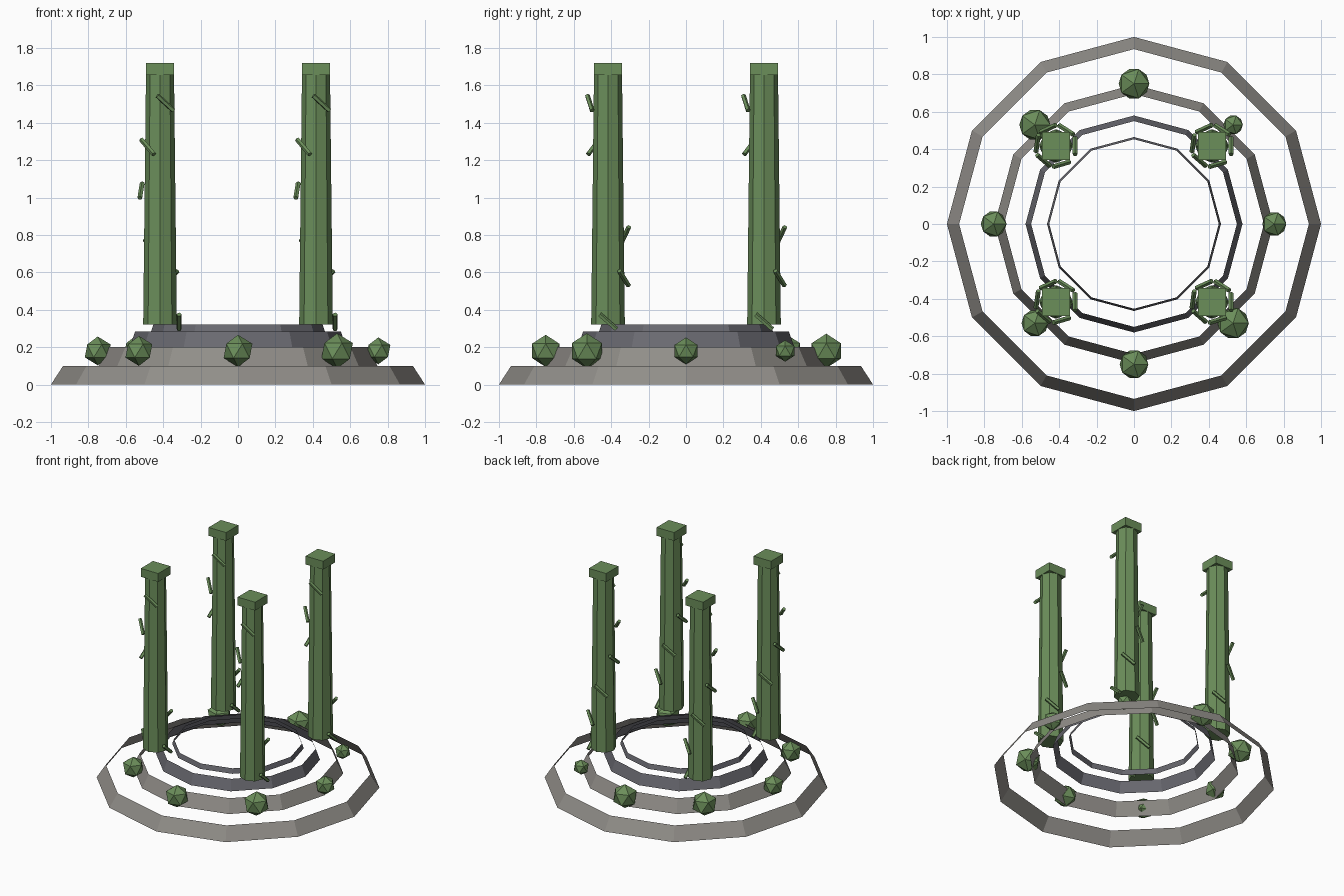
import bpy, bmesh, math
from mathutils import Vector, Matrix

if "Cube" in bpy.data.objects:
    bpy.data.objects.remove(bpy.data.objects["Cube"])


def srgb(r, g, b):
    return tuple((c / 255 / 12.92 if c < 11 else ((c / 255 + 0.055) / 1.055) ** 2.4)
                 for c in (r, g, b)) + (1.0,)


def material(name, rgb):
    m = bpy.data.materials.new(name)
    m.diffuse_color = srgb(*rgb)
    m.use_nodes = True
    m.node_tree.nodes["Principled BSDF"].inputs["Base Color"].default_value = m.diffuse_color
    return m


MOSS = material("moss green", (107, 142, 90))
STONE = material("warm grey stone", (145, 142, 137))
SLATE = material("cool grey slate", (106, 106, 113))


def finish(bm, name, mat):
    mesh = bpy.data.meshes.new(name)
    bm.to_mesh(mesh)
    bm.free()
    mesh.materials.append(mat)
    obj = bpy.data.objects.new(name, mesh)
    bpy.context.collection.objects.link(obj)
    return obj


def frustum(bm, sides, r1, r2, depth, matrix, caps=True):
    bmesh.ops.create_cone(bm, cap_ends=caps, segments=sides, radius1=r1,
                          radius2=r2, depth=depth, matrix=matrix)


# Open twelve-sided stepped rings: bottom radius, top radius, bottom z, top z
rings = [(1.0, 0.935, 0.0, 0.1, STONE), (0.745, 0.695, 0.1, 0.2, STONE),
         (0.58, 0.55, 0.2, 0.283, SLATE), (0.465, 0.453, 0.283, 0.32, SLATE)]
for i, (r1, r2, z1, z2, mat) in enumerate(rings):
    bm = bmesh.new()
    frustum(bm, 12, r1, r2, z2 - z1, Matrix.Translation((0, 0, (z1 + z2) / 2)), False)
    finish(bm, f"step_ring_{i + 1}", mat)

# Four columns, each with a square cap and a spiral of vine pieces
for sx in (-1, 1):
    for sy in (-1, 1):
        x, y = 0.417 * sx, 0.417 * sy
        tag = ("left" if sx < 0 else "right") + ("_front" if sy < 0 else "_back")

        bm = bmesh.new()
        frustum(bm, 8, 0.09, 0.075, 1.34, Matrix.Translation((x, y, 0.99)))
        finish(bm, "column_" + tag, MOSS)

        bm = bmesh.new()
        bmesh.ops.create_cube(bm, size=1.0, matrix=Matrix.Translation((x, y, 1.688))
                              @ Matrix.Diagonal((0.15, 0.15, 0.065, 1)))
        finish(bm, "cap_" + tag, MOSS)

        bm = bmesh.new()
        for i in range(6):
            a = float(i)
            c = Vector((x + 0.102 * math.cos(a), y + 0.102 * math.sin(a), 0.335 + 0.234 * i))
            d = Vector((-math.sin(a) * 0.75, math.cos(a) * 0.75, -0.66))
            rot = d.to_track_quat('Z', 'Y').to_matrix().to_4x4()
            frustum(bm, 5, 0.0135, 0.0135, 0.12, Matrix.Translation(c) @ rot)
        finish(bm, "vine_" + tag, MOSS)

# Faceted bushes around the lower step
bushes = [(0.75, 0, 0.072), (0.53, 0.53, 0.058), (0, 0.75, 0.092), (-0.53, 0.53, 0.093),
          (-0.75, 0, 0.077), (-0.53, -0.53, 0.08), (0, -0.75, 0.086), (0.53, -0.53, 0.094)]
for i, (x, y, r) in enumerate(bushes):
    bm = bmesh.new()
    bmesh.ops.create_icosphere(bm, subdivisions=1, radius=r,
                               matrix=Matrix.Translation((x, y, 0.18)))
    finish(bm, f"bush_{i + 1}", MOSS)
